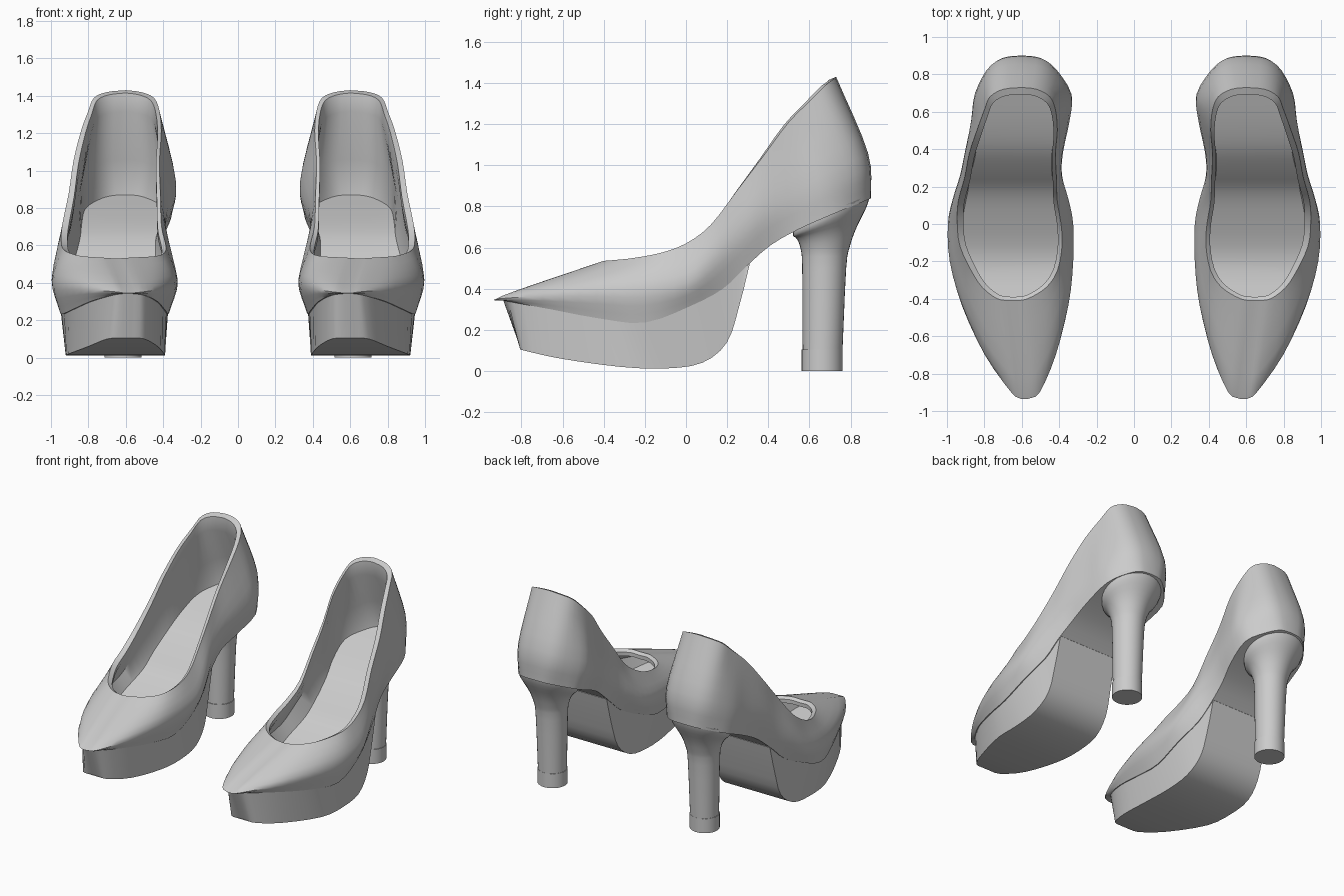
import bpy, bmesh, math
from mathutils import Vector

if "Cube" in bpy.data.objects:
    bpy.data.objects.remove(bpy.data.objects["Cube"], do_unlink=True)

grey = bpy.data.materials.new("soft_grey")
grey.use_nodes = True
COLOR = (0.6, 0.6, 0.6, 1)
grey.diffuse_color = COLOR
grey.node_tree.nodes["Principled BSDF"].inputs["Base Color"].default_value = COLOR

# Stations from toe to heel: y, inner x, outer x, z
FEATHER = [(-.9, .57, .61, .345), (-.85, .5, .67, .335), (-.66, .43, .79, .3),
           (-.42, .39, .89, .255), (-.2, .37, .95, .235), (.02, .37, .95, .315),
           (.18, .4, .92, .4), (.285, .42, .9, .5), (.41, .42, .87, .61),
           (.55, .38, .86, .69), (.72, .36, .84, .765), (.83, .44, .77, .81),
           (.89, .52, .69, .835), (.9, .6, .6, .84)]
WIDEST = [(-.9, .57, .61, .36), (-.87, .51, .66, .37), (-.68, .42, .8, .39),
          (-.43, .35, .92, .4), (-.2, .325, .985, .4), (0, .325, .995, .43),
          (.13, .35, .97, .53), (.26, .385, .93, .66), (.38, .38, .905, .78),
          (.55, .345, .87, .88), (.68, .335, .85, .96), (.81, .41, .79, 1.02),
          (.87, .49, .71, 1.05), (.885, .6, .6, 1.06)]
RIM = [(-.41, .64, .66, .53), (-.4, .57, .73, .535), (-.34, .47, .81, .54),
       (-.25, .41, .87, .55), (-.12, .385, .93, .575), (0, .39, .945, .62),
       (.12, .41, .94, .71), (.25, .415, .905, .88), (.38, .42, .88, 1.05),
       (.5, .41, .84, 1.21), (.61, .42, .8, 1.32), (.68, .45, .77, 1.39),
       (.72, .52, .7, 1.42), (.73, .6, .6, 1.43)]
TREAD = [(-.8, .58, .62, .105), (-.79, .5, .7, .1), (-.61, .43, .8, .06),
         (-.32, .395, .905, .02), (-.1, .39, .92, .012), (.08, .395, .92, .04),
         (.2, .41, .905, .14), (.26, .42, .9, .32), (.31, .425, .895, .52)]


def spline(points, steps):
    """Smooth curve through a list of tuples."""
    pts = [Vector(p) for p in points]
    pts = [2 * pts[0] - pts[1]] + pts + [2 * pts[-1] - pts[-2]]
    out = []
    for a, b, c, d in zip(pts, pts[1:], pts[2:], pts[3:]):
        for k in range(steps):
            t = k / steps
            out.append(b + (c - a) * (t / 2) + (2 * a - 5 * b + 4 * c - d) * (t * t / 2)
                       + (3 * b - a - 3 * c + d) * (t ** 3 / 2))
    return out + [pts[-2]]


def ring(stations):
    """Closed loop: up the inner side, back down the outer side."""
    s = spline(stations, 3)
    return ([Vector((p[1], p[0], p[3])) for p in s]
            + [Vector((p[2], p[0], p[3])) for p in reversed(s)])


def inset(loop, drop=0.0, z_scale=1.0):
    return [Vector((.61 + (p.x - .61) * .9, p.y * .95, p.z * z_scale + drop)) for p in loop]


def build(name, loops, strip_start=False, strip_end=False, caps=False, angle=40):
    """Skin closed loops, closing ends with cross strips or flat caps."""
    bm = bmesh.new()
    rows = [[bm.verts.new(p) for p in loop] for loop in loops]
    n = len(rows[0])
    for a, b in zip(rows, rows[1:]):
        for i in range(n):
            j = (i + 1) % n
            bm.faces.new((a[i], a[j], b[j], b[i]))
    for row, wanted in ((rows[0], strip_start), (rows[-1], strip_end)):
        if wanted:
            for i in range(n // 2 - 1):
                bm.faces.new((row[i], row[i + 1], row[n - 2 - i], row[n - 1 - i]))
        elif caps:
            bm.faces.new(row)
    bmesh.ops.remove_doubles(bm, verts=bm.verts, dist=.0005)
    bmesh.ops.recalc_face_normals(bm, faces=bm.faces)
    mesh = bpy.data.meshes.new(name)
    bm.to_mesh(mesh)
    bm.free()
    mesh.materials.append(grey)
    obj = bpy.data.objects.new(name, mesh)
    bpy.context.collection.objects.link(obj)
    bpy.ops.object.select_all(action='DESELECT')
    obj.select_set(True)
    bpy.context.view_layer.objects.active = obj
    bpy.ops.object.shade_smooth_by_angle(angle=math.radians(angle))
    # The other shoe of the pair
    obj.modifiers.new("pair", 'MIRROR').use_mirror_merge = False
    return obj


# Upper: outer skin, rim, lining and footbed in one shell
feather, widest, rim = ring(FEATHER), ring(WIDEST), ring(RIM)
columns = [spline(c, 4) for c in zip(feather, widest, rim)]
outer = [list(row) for row in zip(*columns)]
lining = [inset(rim, -.015), inset(rim, 0, .92), inset(widest), inset(feather, .03)]
build("shoe_upper", outer + lining, strip_start=True, strip_end=True)

# Platform: side walls down to a rolled tread
top = ring(FEATHER[:8] + TREAD[-1:])
top = [Vector((.64 + (p.x - .64) * .98, p.y * .99, p.z + .005)) for p in top]
build("platform_sole", [top, ring(TREAD)], strip_start=True, strip_end=True)


# Heel column: round rings flaring into the seat (z, centre y, x radius, y radius, tilt)
def heel_ring(z, cy, rx, ry, tilt):
    turn = [math.tau * i / 32 for i in range(32)]
    return [Vector((.615 + rx * math.cos(a), cy + ry * math.sin(a), z + tilt * ry * math.sin(a)))
            for a in turn]


column = [(.1, .664, .096, .097, 0), (.5, .672, .107, .107, 0), (.6, .677, .12, .12, .05),
          (.67, .685, .15, .145, .2), (.73, .7, .195, .18, .4), (.78, .71, .21, .185, .42)]
build("heel_column", [heel_ring(*r) for r in spline(column, 3)], caps=True)
build("heel_tip", [heel_ring(z, .662, .1, .1, 0) for z in (0, .105)], caps=True)
